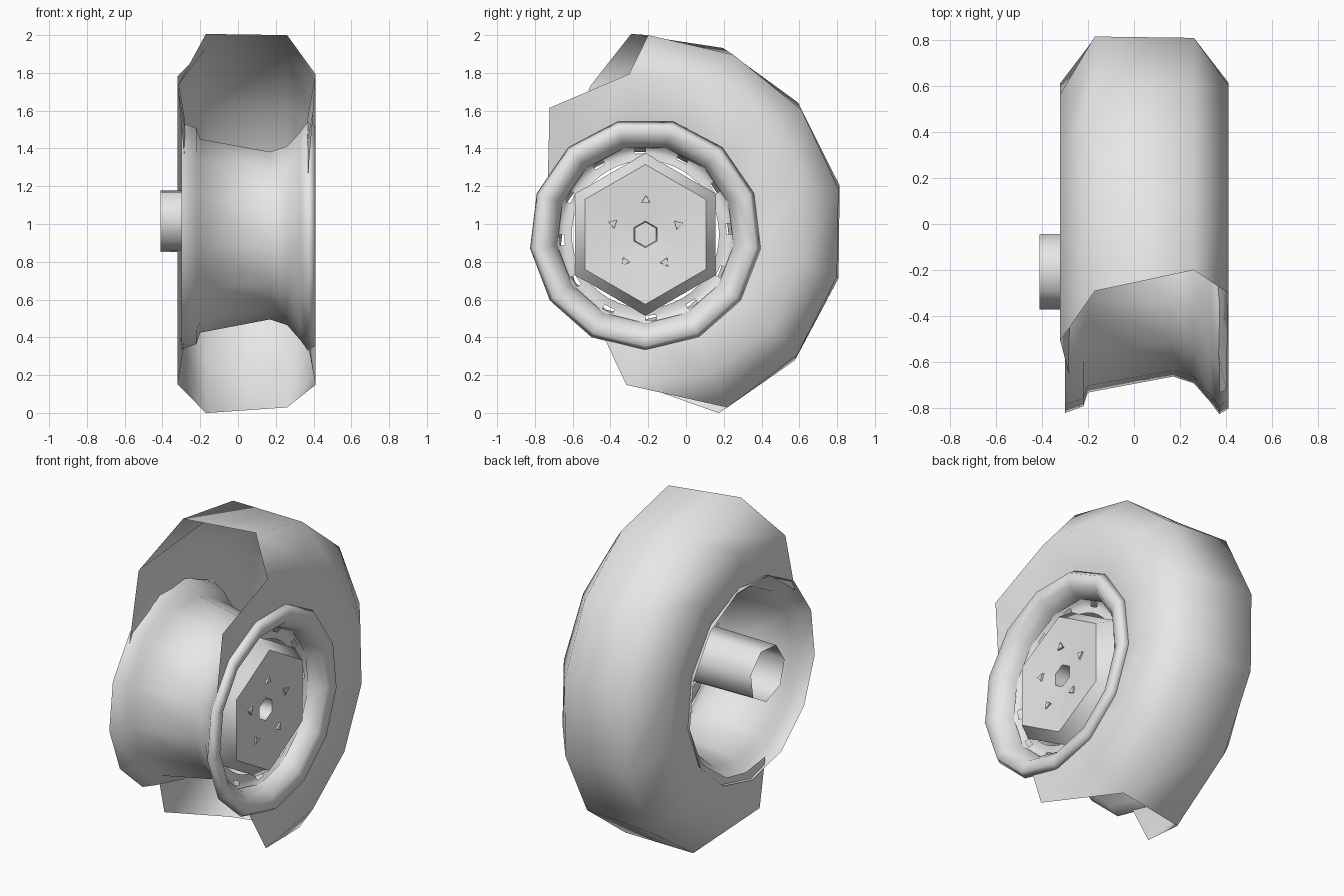
import bpy, bmesh
from math import sin, cos, pi, radians, tau

cube = bpy.data.objects.get("Cube")
if cube:
    bpy.data.objects.remove(cube, do_unlink=True)

grey = bpy.data.materials.new("light_grey")
grey.use_nodes = True
COLOUR = (0.8, 0.8, 0.8, 1)
grey.diffuse_color = COLOUR
grey.node_tree.nodes["Principled BSDF"].inputs["Base Color"].default_value = COLOUR

AXLE = (-0.215, 0.945)   # y, z of the rim centre


def finish(bm, name, angle):
    """Turn a bmesh into a smooth, grey object."""
    mesh = bpy.data.meshes.new(name)
    bm.to_mesh(mesh)
    bm.free()
    mesh.materials.append(grey)
    ob = bpy.data.objects.new(name, mesh)
    bpy.context.collection.objects.link(ob)
    bpy.ops.object.select_all(action='DESELECT')
    ob.select_set(True)
    bpy.context.view_layer.objects.active = ob
    bpy.ops.object.shade_smooth_by_angle(angle=radians(angle))


def lathe(name, profile, sides, centre=AXLE, turn=0.0, angle=65, skip=None):
    """Spin (x, radius) points round the axle; skip(row, i) leaves holes."""
    bm = bmesh.new()
    rows = []
    for x, r in profile:
        if r == 0:
            rows.append([bm.verts.new((x, *centre))] * sides)
            continue
        rows.append([bm.verts.new((x, centre[0] + r * cos(tau * i / sides + turn),
                                   centre[1] + r * sin(tau * i / sides + turn)))
                     for i in range(sides)])
    for k in range(len(rows) - 1):
        for i in range(sides):
            if skip and skip(k, i):
                continue
            j = (i + 1) % sides
            quad = [rows[k][i], rows[k][j], rows[k + 1][j], rows[k + 1][i]]
            bm.faces.new(list(dict.fromkeys(quad)))
    finish(bm, name, angle)


# Open tyre shell: each ring is x, radius, top end angle, bottom end angle
TYRE = (-0.2, 0.97)
SEGMENTS = 6
BEAD_IN = (-0.28, 0.58)
WALL_IN = (-0.32, 0.82)
WALL_OUT = (0.41, 0.83)
BEAD_OUT = (0.365, 0.575)
RINGS = [(*BEAD_IN, 112, -69),
         (*WALL_IN, 112, -69),
         (-0.17, 1.04, 95, -69),
         (0.26, 1.03, 90, -66),
         (*WALL_OUT, 97, -66),
         (*BEAD_OUT, 97, -66)]

bm = bmesh.new()


def tyre_point(x, r, degrees):
    a = radians(degrees)
    return bm.verts.new((x, TYRE[0] + r * cos(a), TYRE[1] + r * sin(a)))


rings = [[tyre_point(x, r, a + (b - a) * i / SEGMENTS)
          for i in range(SEGMENTS + 1)] for x, r, a, b in RINGS]
for near, far in zip(rings, rings[1:]):
    for i in range(SEGMENTS):
        bm.faces.new((near[i], near[i + 1], far[i + 1], far[i]))


def flap(wall, bead, wall_tip, bead_mid, bead_tip):
    """Piece of sidewall that reaches past a cut; returns its wall corner."""
    mid = tyre_point(*bead_mid)
    bm.faces.new((wall, bead, mid, wall_tip))
    bm.faces.new((wall_tip, mid, tyre_point(*bead_tip)))


bead_in, wall_in, tread_in, tread_out, wall_out, bead_out = rings
flap(wall_out[0], bead_out[0], tyre_point(0.40, 0.83, 129),
     (*BEAD_OUT, 128), (*BEAD_OUT, 158))
bm.faces.new((wall_in[0], bead_in[0], tyre_point(*BEAD_IN, 142)))
for tread, wall, bead, wall_spot, bead_spot, ends in (
        (tread_out, wall_out, bead_out, WALL_OUT, BEAD_OUT, (-98, -92, -117)),
        (tread_in, wall_in, bead_in, WALL_IN, BEAD_IN, (-94, -88, -107))):
    tip = tyre_point(*wall_spot, ends[0])
    bm.faces.new((tread[-1], wall[-1], tip))
    flap(wall[-1], bead[-1], tip, (*bead_spot, ends[1]), (*bead_spot, ends[2]))

# Normals point out from the middle of the tyre section
bmesh.ops.recalc_face_normals(bm, faces=bm.faces)
back = max(bm.faces, key=lambda f: f.calc_center_median().y)
if back.normal.y < 0:
    bmesh.ops.reverse_faces(bm, faces=bm.faces)
finish(bm, "tyre_shell", 100)

# Rim barrel with a rounded flange on each side
lathe("rim_barrel", [(-0.30, 0.61), (-0.22, 0.58), (-0.20, 0.52), (0.17, 0.45),
                     (0.26, 0.48), (0.33, 0.56), (0.37, 0.615), (0.41, 0.59),
                     (0.39, 0.52), (0.34, 0.48), (0.30, 0.47)],
      13, turn=-pi / 2, angle=120)

# Ring of small vent holes between the rim and the hub face
lathe("vent_ring", [(0.30, 0.475), (0.28, 0.455), (0.27, 0.43), (0.28, 0.39)],
      48, skip=lambda row, i: row == 1 and i % 4 == 0)

# Slightly dished hub face with a centre socket
lathe("hub_face", [(0.275, 0.43), (0.365, 0.37), (0.34, 0.07), (0.25, 0.065), (0.25, 0)],
      6, turn=pi / 2, angle=60)

# Lug marks
for n in range(5):
    a = tau * n / 5 + 0.3
    spot = (AXLE[0] + 0.18 * cos(a), AXLE[1] + 0.18 * sin(a))
    lathe(f"lug_{n + 1}", [(0.335, 0.03), (0.36, 0.026), (0.36, 0)],
          3, centre=spot, turn=a, angle=30)

# Open axle tube on the inner side
lathe("axle_tube", [(0.32, 0.175), (-0.41, 0.168)],
      7, centre=(-0.205, 1.02), turn=0.3, angle=65)
